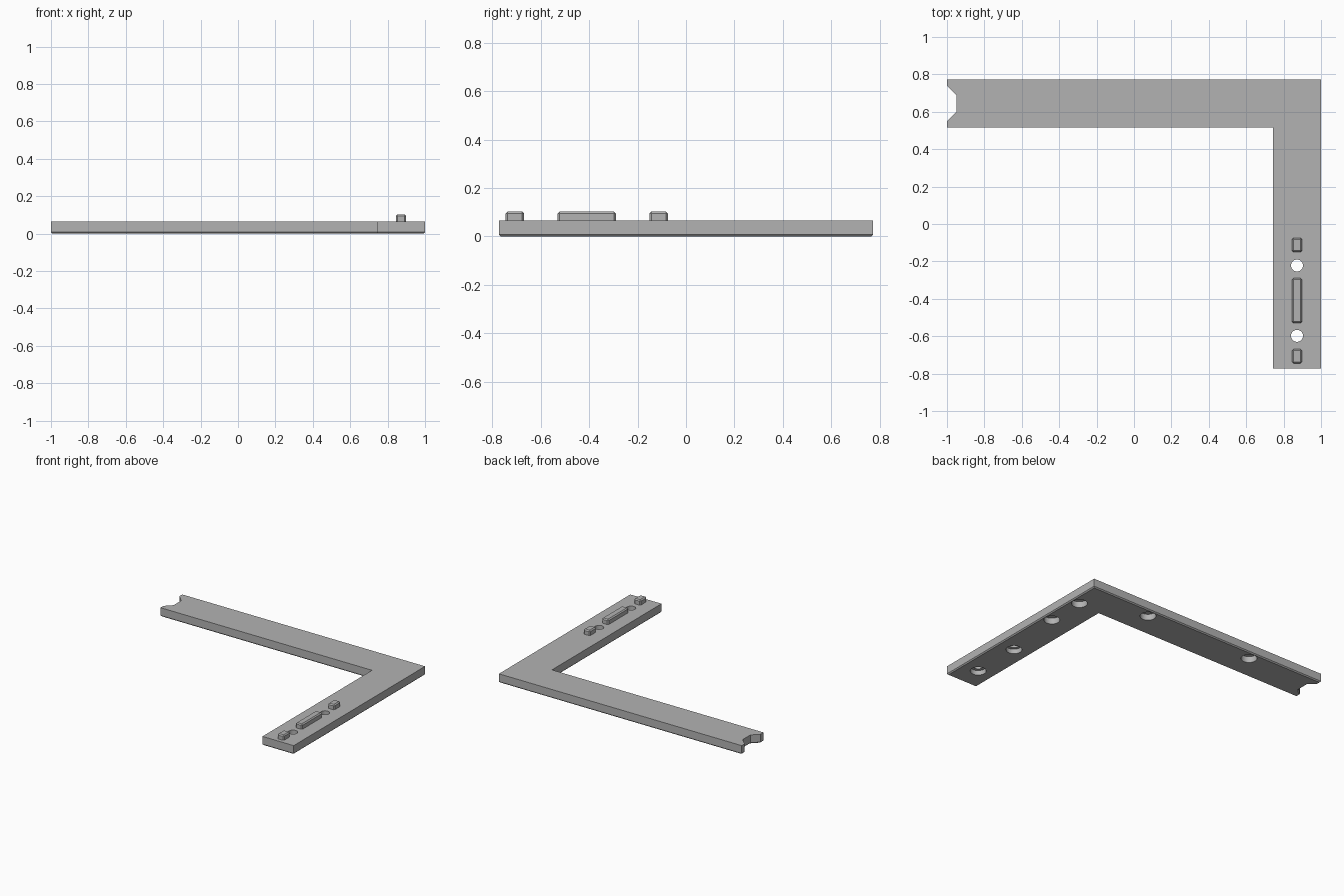
import bpy, bmesh

cube = bpy.data.objects.get("Cube")
if cube:
    bpy.data.objects.remove(cube, do_unlink=True)

grey = bpy.data.materials.new("plain grey")
grey.use_nodes = True
colour = (0.45, 0.45, 0.45, 1)
grey.diffuse_color = colour
grey.node_tree.nodes["Principled BSDF"].inputs["Base Color"].default_value = colour

TOP = 0.066        # slab thickness
CHAMFER = 0.008
X, Y = 1.0, 0.773  # outer half sizes
ARM = 0.257        # arm width
MID_X = X - ARM / 2
MID_Y = Y - ARM / 2
PEG_Y = -0.41      # centre of the peg row


def make_object(name, bm):
    bmesh.ops.recalc_face_normals(bm, faces=bm.faces)
    mesh = bpy.data.meshes.new(name)
    bm.to_mesh(mesh)
    bm.free()
    mesh.materials.append(grey)
    obj = bpy.data.objects.new(name, mesh)
    bpy.context.collection.objects.link(obj)
    return obj


def prism(name, outline, z0, z1, chamfer_rule):
    """Extrude an outline upward and chamfer the edges picked by the rule."""
    bm = bmesh.new()
    face = bm.faces.new([bm.verts.new((x, y, z0)) for x, y in outline])
    out = bmesh.ops.extrude_face_region(bm, geom=[face])
    verts = [v for v in out["geom"] if isinstance(v, bmesh.types.BMVert)]
    bmesh.ops.translate(bm, verts=verts, vec=(0, 0, z1 - z0))
    edges = [e for e in bm.edges if chamfer_rule(e.verts[0].co.z, e.verts[1].co.z)]
    bmesh.ops.bevel(bm, geom=edges, offset=CHAMFER, segments=1, affect='EDGES')
    return make_object(name, bm)


def drill(target, x, y, radius, z0, z1):
    """Cut a round hole between two heights."""
    bm = bmesh.new()
    bmesh.ops.create_cone(bm, cap_ends=True, segments=48, radius1=radius,
                          radius2=radius, depth=z1 - z0)
    bmesh.ops.translate(bm, verts=bm.verts, vec=(x, y, (z0 + z1) / 2))
    cutter = make_object("hole_cutter", bm)
    cutter.hide_render = True
    mod = target.modifiers.new("hole", 'BOOLEAN')
    mod.operation, mod.solver, mod.object = 'DIFFERENCE', 'EXACT', cutter
    bpy.context.view_layer.update()
    graph = bpy.context.evaluated_depsgraph_get()
    result = bpy.data.meshes.new_from_object(target.evaluated_get(graph))
    target.modifiers.clear()
    target.data = result
    bpy.data.objects.remove(cutter, do_unlink=True)


# L-shaped frame with a tapered notch in the long arm's end
outline = [
    (-X, Y), (-X, MID_Y + 0.094), (-0.95, MID_Y + 0.045),
    (-0.95, MID_Y - 0.045), (-X, MID_Y - 0.094), (-X, Y - ARM),
    (X - ARM, Y - ARM), (X - ARM, -Y), (X, -Y), (X, Y),
]
frame = prism("corner_frame", outline, 0, TOP, lambda a, b: max(a, b) < 0.001)

# Screw holes, counterbored from below
for side in (-1, 1):
    y = PEG_Y + side * 0.188
    drill(frame, MID_X, y, 0.054, -0.02, 0.035)
    drill(frame, MID_X, y, 0.032, -0.02, TOP + 0.02)

# Blind pockets under the outer edges
EDGE = 0.066
for x, y in ((X - EDGE, 0.25), (X - EDGE, 0.54), (0.47, Y - EDGE), (-0.42, Y - EDGE)):
    drill(frame, x, y, 0.054, -0.02, 0.045)

# Locating pegs on the short arm
parts = [frame]
for name, y, half in (("front_peg", PEG_Y - 0.297, 0.038),
                      ("middle_peg", PEG_Y, 0.12),
                      ("back_peg", PEG_Y + 0.297, 0.038)):
    w = 0.027
    box = [(MID_X - w, y - half), (MID_X + w, y - half),
           (MID_X + w, y + half), (MID_X - w, y + half)]
    parts.append(prism(name, box, TOP - 0.01, 0.103, lambda a, b: max(a, b) > TOP))

# Smooth hole walls, crisp edges elsewhere
bpy.ops.object.select_all(action='DESELECT')
for obj in parts:
    obj.select_set(True)
bpy.context.view_layer.objects.active = frame
bpy.ops.object.shade_smooth_by_angle(angle=0.5)
